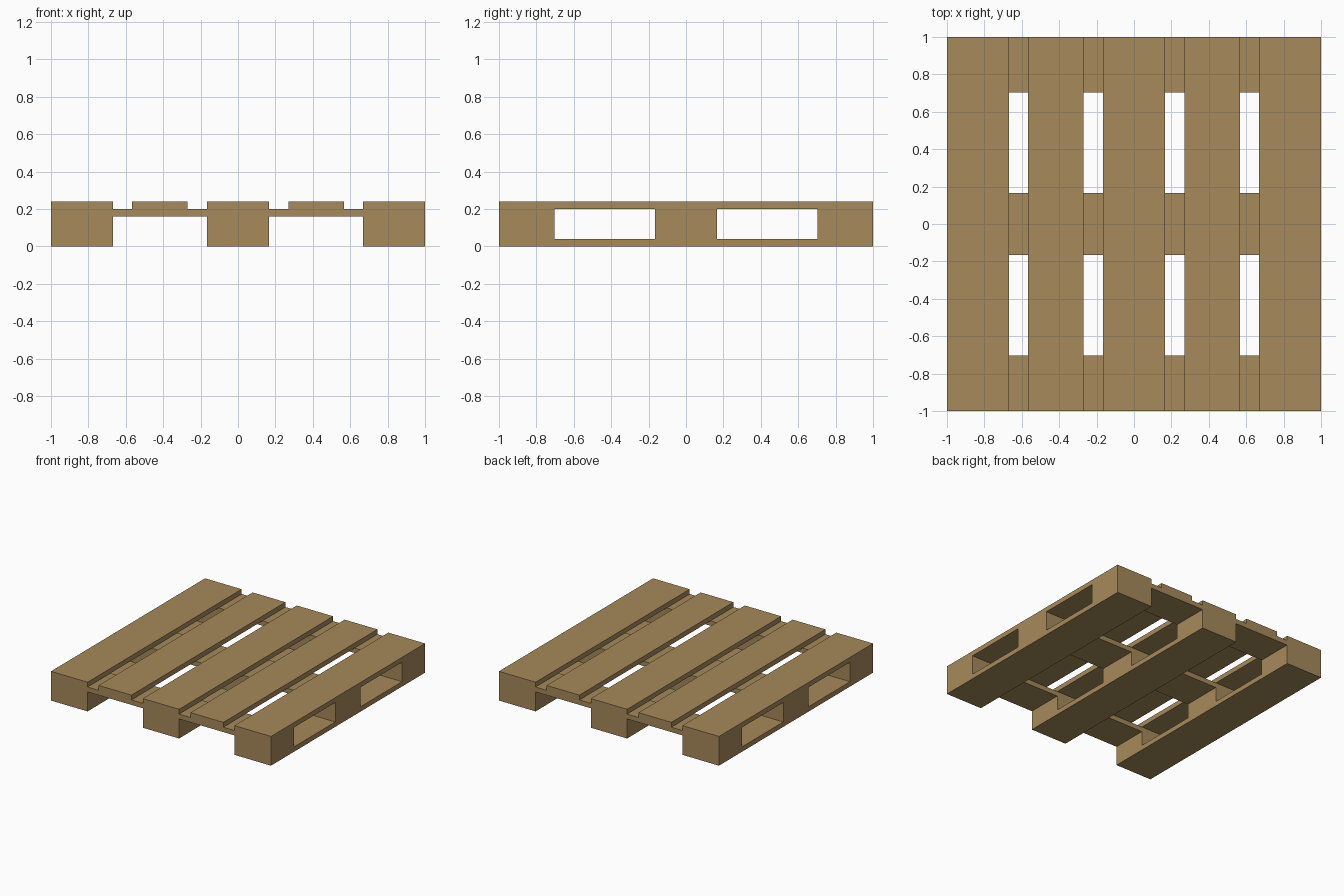
import bpy

if "Cube" in bpy.data.objects:
    bpy.data.objects.remove(bpy.data.objects["Cube"])

wood = bpy.data.materials.new("pallet_wood")
wood.diffuse_color = (0.385, 0.253, 0.104, 1)
wood.use_nodes = True
wood.node_tree.nodes["Principled BSDF"].inputs["Base Color"].default_value = wood.diffuse_color


def box(name, x, y, z):
    """Axis-aligned box from (min, max) ranges."""
    bpy.ops.mesh.primitive_cube_add(size=1, location=[sum(r) / 2 for r in (x, y, z)])
    ob = bpy.context.object
    ob.name = name
    ob.scale = [r[1] - r[0] for r in (x, y, z)]
    bpy.ops.object.transform_apply(location=False, rotation=False, scale=True)
    ob.data.materials.append(wood)


FULL = (-1, 1)
LAYER = 0.04
H = 0.24
runners = [(-1, -0.667), (-0.165, 0.165), (0.667, 1)]
cross = [(-1, -0.702), (-0.165, 0.165), (0.702, 1)]
narrow = [(-0.567, -0.269), (0.269, 0.567)]

# bottom runners with spacer blocks on them
for x in runners:
    box("bottom_board", x, FULL, (0, LAYER))
    for y in cross:
        box("spacer_block", x, y, (LAYER, H - 2 * LAYER))

# cross boards under the deck
for y in cross:
    box("cross_board", FULL, y, (H - 2 * LAYER, H - LAYER))

# deck boards
for x in runners + narrow:
    box("deck_board", x, FULL, (H - LAYER, H))
